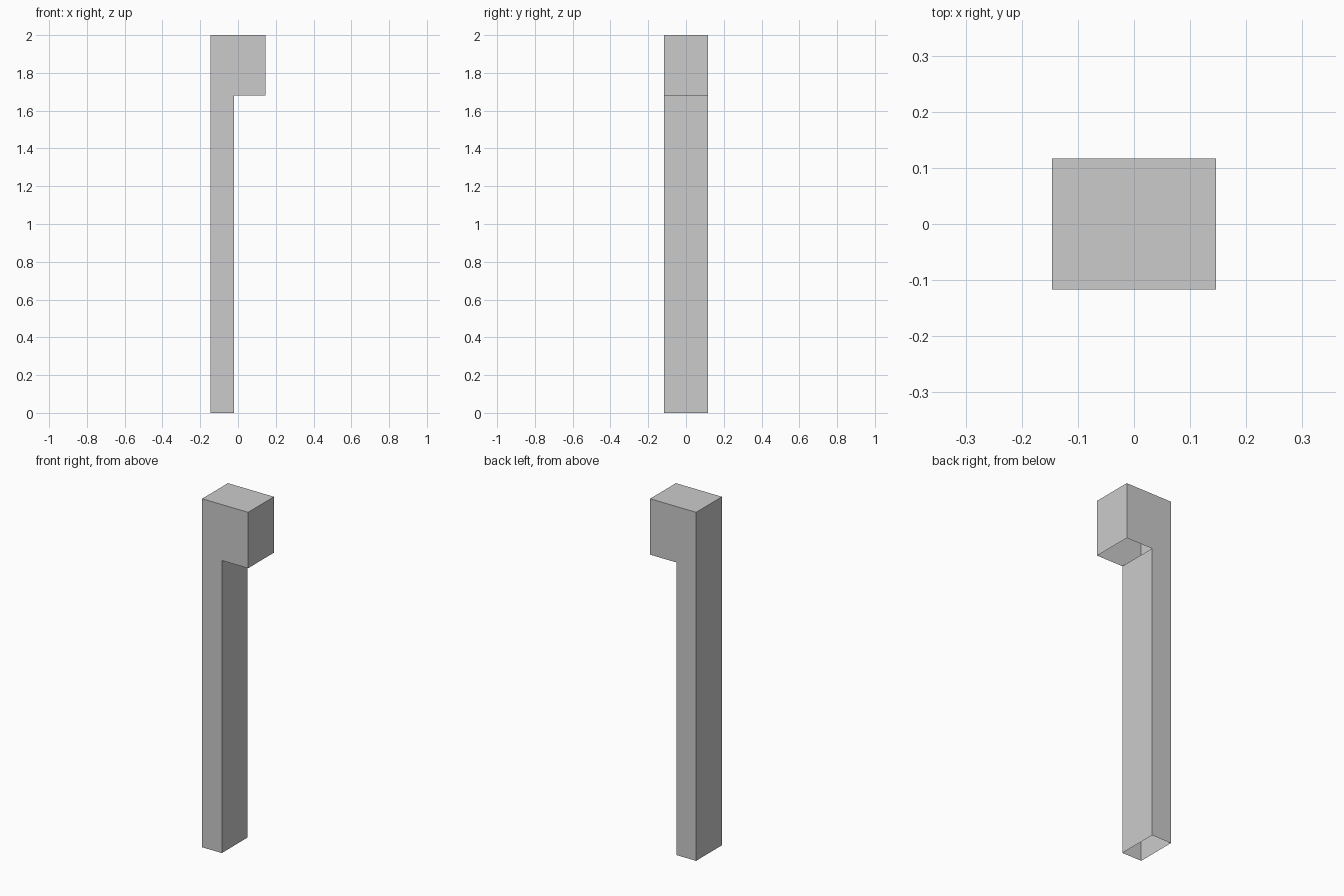
import bpy, bmesh

if "Cube" in bpy.data.objects:
    bpy.data.objects.remove(bpy.data.objects["Cube"])

HALF_X, HALF_Y, HEIGHT = 0.146, 0.117, 2.0
SHAFT_X, HEAD_Z = -0.021, 1.679

# L-shaped side profile (x, z), counter-clockwise seen from the front
profile = [(-HALF_X, 0), (SHAFT_X, 0), (SHAFT_X, HEAD_Z),
           (HALF_X, HEAD_Z), (HALF_X, HEIGHT), (-HALF_X, HEIGHT)]
# Profile edges left open: shaft foot and underside of the head
OPEN_EDGES = {0, 2}

bm = bmesh.new()
front = [bm.verts.new((x, -HALF_Y, z)) for x, z in profile]
back = [bm.verts.new((x, HALF_Y, z)) for x, z in profile]

# Front and back panels
bm.faces.new(front)
bm.faces.new(back[::-1])

# Walls joining the two panels
n = len(profile)
for i in range(n):
    if i not in OPEN_EDGES:
        j = (i + 1) % n
        bm.faces.new((front[j], front[i], back[i], back[j]))

mesh = bpy.data.meshes.new("bracket_post")
bm.to_mesh(mesh)
bm.free()
post = bpy.data.objects.new("bracket_post", mesh)
bpy.context.collection.objects.link(post)
